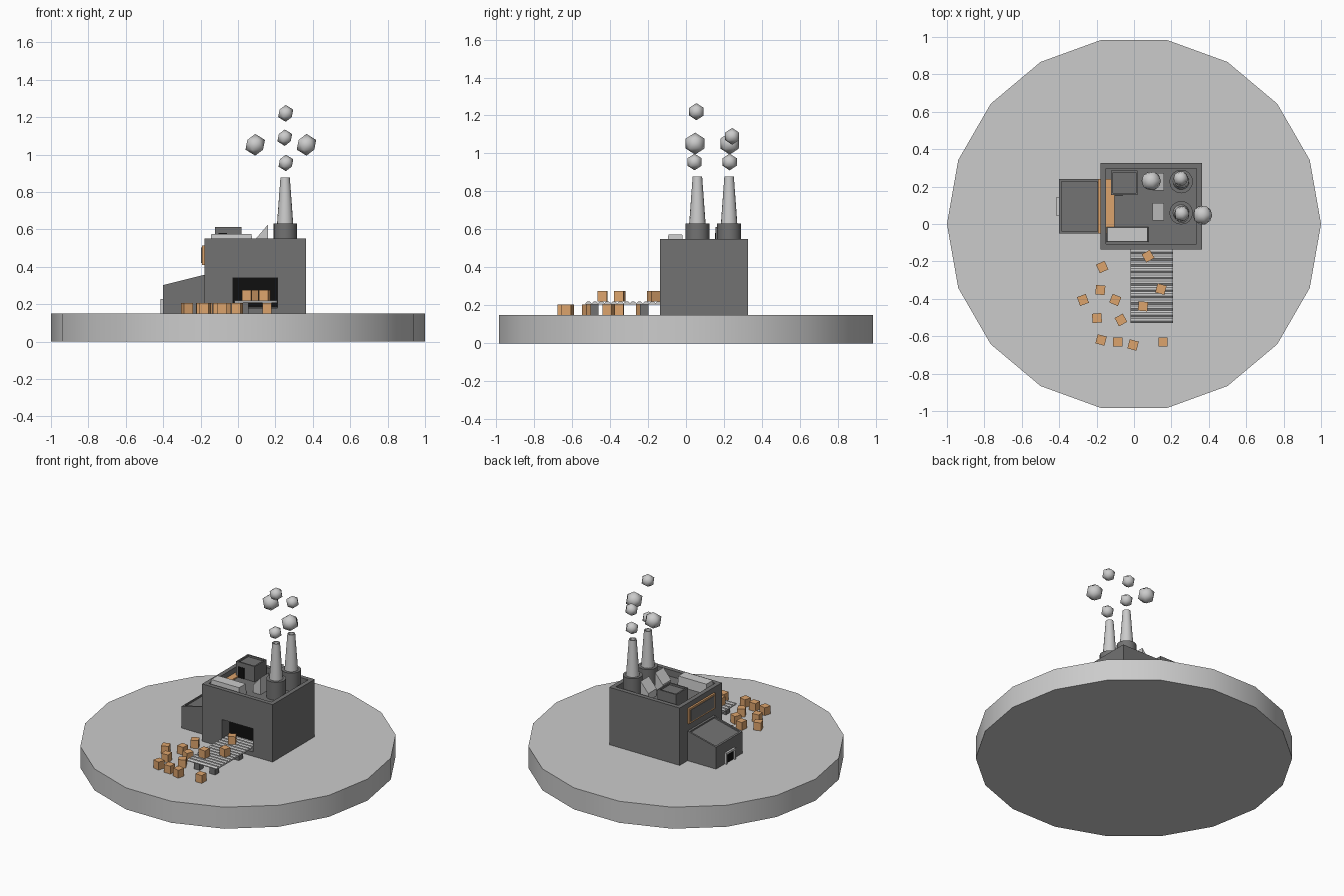
import bpy, bmesh, math
from mathutils import Matrix, Vector

if "Cube" in bpy.data.objects:
    bpy.data.objects.remove(bpy.data.objects["Cube"])


def material(name, r, g, b):
    m = bpy.data.materials.new(name)
    m.diffuse_color = (r, g, b, 1)
    m.use_nodes = True
    m.node_tree.nodes["Principled BSDF"].inputs["Base Color"].default_value = m.diffuse_color
    return m


DARK = material("dark_grey", 0.17, 0.17, 0.17)
BLACK = material("black", 0.005, 0.005, 0.005)
BROWN = material("cardboard", 0.72, 0.37, 0.15)
LIGHT = None


def finish(name, bm, mat=None, smooth=None):
    bmesh.ops.recalc_face_normals(bm, faces=bm.faces)
    me = bpy.data.meshes.new(name)
    bm.to_mesh(me)
    bm.free()
    ob = bpy.data.objects.new(name, me)
    bpy.context.collection.objects.link(ob)
    if mat:
        me.materials.append(mat)
    if smooth:
        bpy.ops.object.select_all(action='DESELECT')
        ob.select_set(True)
        bpy.context.view_layer.objects.active = ob
        bpy.ops.object.shade_smooth_by_angle(angle=math.radians(smooth))
    return ob


def recess_top(bm, rim, depth):
    """Inset the highest upward face and sink it, leaving a rim."""
    bmesh.ops.recalc_face_normals(bm, faces=bm.faces)
    bm.normal_update()
    top = max((f for f in bm.faces if f.normal.z > 0.8),
              key=lambda f: f.calc_center_median().z)
    bmesh.ops.inset_region(bm, faces=[top], thickness=rim, use_even_offset=True)
    new = bmesh.ops.extrude_discrete_faces(bm, faces=[top])["faces"]
    bmesh.ops.translate(bm, vec=(0, 0, -depth), verts=new[0].verts[:])


def box(name, x, y, z, mat=None, rim=0, depth=0, turn=0, taper=0):
    """Box from ranges; optional recessed top, turn about z, tapered top."""
    bm = bmesh.new()
    lo, hi = Vector((x[0], y[0], z[0])), Vector((x[1], y[1], z[1]))
    bmesh.ops.create_cube(bm, size=1, matrix=Matrix.Diagonal((*(hi - lo), 1)))
    for v in bm.verts:
        if v.co.z > 0:
            v.co.x -= math.copysign(taper, v.co.x)
            v.co.y -= math.copysign(taper, v.co.y)
    if rim:
        recess_top(bm, rim, depth)
    bm.transform(Matrix.Translation((lo + hi) / 2) @ Matrix.Rotation(math.radians(turn), 4, 'Z'))
    return finish(name, bm, mat)


def prism(name, profile, axis, a, b, mat=None, rim=0, depth=0):
    """Extrude a side profile (u, z) along x or y from a to b."""
    bm = bmesh.new()
    put = (lambda u, z: (a, u, z)) if axis == 'x' else (lambda u, z: (u, a, z))
    face = bm.faces.new([bm.verts.new(put(u, z)) for u, z in profile])
    ext = bmesh.ops.extrude_face_region(bm, geom=[face])["geom"]
    vec = (b - a, 0, 0) if axis == 'x' else (0, b - a, 0)
    bmesh.ops.translate(bm, vec=vec, verts=[g for g in ext if isinstance(g, bmesh.types.BMVert)])
    if rim:
        recess_top(bm, rim, depth)
    return finish(name, bm, mat)


def cone(name, x, y, z0, z1, r0, r1, sides, mat=None, rim=0, depth=0):
    bm = bmesh.new()
    bmesh.ops.create_cone(bm, cap_ends=True, segments=sides, radius1=r0, radius2=r1, depth=z1 - z0)
    if rim:
        recess_top(bm, rim, depth)
    bm.transform(Matrix.Translation((x, y, (z0 + z1) / 2)) @ Matrix.Rotation(math.pi / 2, 4, 'Z'))
    return finish(name, bm, mat, 32)


# Round ground plate
G = 0.15
cone("ground_plate", 0, 0, 0, G, 1, 1, 18)

# Main hall with parapet and loading opening
hall = box("main_hall", (-0.18, 0.363), (-0.137, 0.327), (G, 0.55), DARK, rim=0.03, depth=0.045)
cutter = box("opening_cutter", (-0.027, 0.212), (-0.2, -0.05), (0.18, 0.342))
cutter.hide_render = True
cutter.hide_set(True)
cut = hall.modifiers.new("opening", 'BOOLEAN')
cut.object = cutter
cut.operation = 'DIFFERENCE'
cut.solver = 'EXACT'
box("opening_shadow", (-0.026, 0.211), (-0.056, -0.051), (0.181, 0.341), BLACK)

# Side annex with sloped, rimmed roof and doorway
prism("annex", [(-0.40, G), (-0.18, G), (-0.18, 0.357), (-0.40, 0.302)], 'y',
      -0.05, 0.24, DARK, rim=0.012, depth=0.01)
for name, y, z in (("door_post_a", (0.043, 0.055), (G, 0.228)),
                   ("door_post_b", (0.133, 0.145), (G, 0.228)),
                   ("door_lintel", (0.055, 0.133), (0.214, 0.228))):
    box(name, (-0.415, -0.398), y, z)
box("door_shadow", (-0.404, -0.398), (0.055, 0.133), (G, 0.214), BLACK)

# Blank sign board set through the side wall
box("sign_board", (-0.193, -0.105), (-0.05, 0.24), (0.408, 0.514), BROWN)
box("sign_panel", (-0.197, -0.19), (-0.035, 0.225), (0.42, 0.502), DARK)

# Roof equipment
F = 0.505
box("roof_skylight", (-0.147, 0.077), (-0.097, -0.016), (F, 0.574), taper=0.004)
box("roof_hut", (-0.123, 0.02), (0.155, 0.285), (F, 0.612), DARK, rim=0.01, depth=0.012)
box("roof_hut_door", (-0.105, -0.06), (0.152, 0.158), (F, 0.58), BLACK)
for i, y in enumerate((0.02, 0.18)):
    prism(f"roof_vent_{i}", [(0.10, F), (0.16, F), (0.16, 0.625), (0.10, 0.555)], 'y', y, y + 0.092)

# Chimneys
for i, y in enumerate((0.06, 0.227)):
    cone(f"chimney_base_{i}", 0.252, y, F, 0.63, 0.063, 0.063, 16, DARK)
    cone(f"chimney_stack_{i}", 0.252, y, 0.62, 0.878, 0.044, 0.025, 16, None, rim=0.006, depth=0.03)

# Smoke puffs
for i, (x, y, z, r) in enumerate((
        (0.255, 0.055, 1.22, 0.045), (0.25, 0.243, 1.09, 0.044),
        (0.256, 0.045, 0.955, 0.044), (0.256, 0.23, 0.955, 0.044),
        (0.092, 0.23, 1.052, 0.058), (0.366, 0.048, 1.052, 0.058))):
    bm = bmesh.new()
    bmesh.ops.create_icosphere(bm, subdivisions=1, radius=r, matrix=Matrix.Translation((x, y, z)))
    finish(f"smoke_puff_{i}", bm, None, 60)

# Conveyor: ridged bed on short legs
n, y0, y1 = 14, -0.53, -0.06
step = (y1 - y0) / n
bed = [(y1, 0.205), (y0, 0.205)]
for k in range(n):
    y = y0 + k * step
    bed += [(y, 0.211), (y + step * 0.3, 0.22), (y + step * 0.7, 0.22)]
bed.append((y1, 0.211))
prism("conveyor_bed", bed, 'x', -0.02, 0.208)
for i, x in enumerate((0.035, 0.155)):
    for j, y in enumerate((-0.482, -0.22)):
        box(f"conveyor_leg_{i}{j}", (x - 0.022, x + 0.022), (y - 0.022, y + 0.022), (G, 0.207), DARK)

# Cardboard boxes: x, y, turn in degrees, base height
ON = 0.22
for i, (x, y, turn, z) in enumerate((
        (-0.17, -0.23, 25, G), (-0.18, -0.353, -5, G), (-0.273, -0.406, 20, G),
        (-0.10, -0.406, -22, G), (-0.198, -0.503, 5, G), (-0.07, -0.513, 28, G),
        (-0.176, -0.62, -15, G), (-0.086, -0.631, 0, G), (-0.005, -0.647, -15, G),
        (0.155, -0.631, 0, G), (0.075, -0.172, 30, ON), (0.048, -0.44, -5, ON),
        (0.144, -0.348, -15, ON))):
    h = 0.025
    box(f"carton_{i}", (x - h, x + h), (y - h, y + h), (z, z + 0.055), BROWN, turn=turn)
